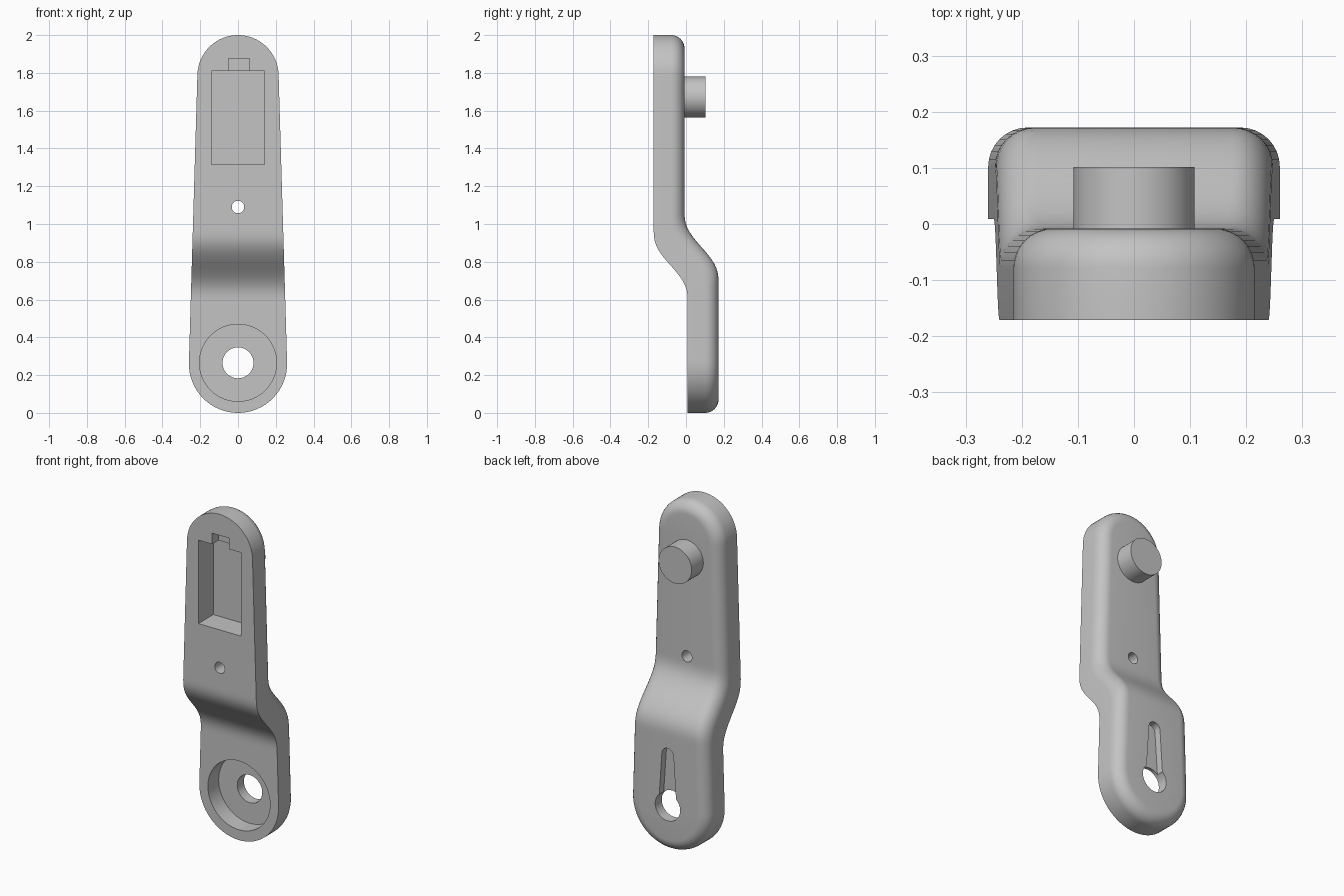
import bpy
import bmesh
import math

if "Cube" in bpy.data.objects:
    bpy.data.objects.remove(bpy.data.objects["Cube"], do_unlink=True)

grey = bpy.data.materials.new("plain_grey")
grey.use_nodes = True
COLOUR = (0.55, 0.55, 0.55, 1)
grey.diffuse_color = COLOUR
grey.node_tree.nodes["Principled BSDF"].inputs["Base Color"].default_value = COLOUR

FRONT, THICK, STEP, FILLET = -0.171, 0.163, 0.18, 0.07
LOW_Z, LOW_R, TOP_Z, TOP_R = 0.26, 0.26, 1.785, 0.215


def outline(z1, r1, z2, r2, arc=16, rows=1):
    """Tapered rounded bar as a closed loop of (x, z), starting at the bottom."""
    tilt = math.asin((r1 - r2) / (z2 - z1))
    right = []
    for i in range(arc + 1):
        a = -math.pi / 2 + (math.pi / 2 + tilt) * i / arc
        right.append((r1 * math.cos(a), z1 + r1 * math.sin(a)))
    top = []
    for i in range(arc + 1):
        a = tilt + (math.pi / 2 - tilt) * i / arc
        top.append((r2 * math.cos(a), z2 + r2 * math.sin(a)))
    (xa, za), (xb, zb) = right[-1], top[0]
    for i in range(1, rows):
        t = i / rows
        right.append((xa + (xb - xa) * t, za + (zb - za) * t))
    right += top
    right[0], right[-1] = (0, right[0][1]), (0, right[-1][1])
    return right + [(-x, z) for x, z in reversed(right[1:-1])]


def circle(z, r, n=48):
    return [(r * math.cos(i * math.tau / n), z + r * math.sin(i * math.tau / n))
            for i in range(n)]


def rect(x1, x2, z1, z2):
    return [(x1, z1), (x2, z1), (x2, z2), (x1, z2)]


def bend(z, depth):
    """Backward offset of the lower half, blended through the S-bend."""
    t = min(max((0.97 - (z - 0.6 * depth)) / 0.38, 0), 1)
    return STEP * t ** 3 * (t * (6 * t - 15) + 10)


def finish(name, bm):
    bmesh.ops.recalc_face_normals(bm, faces=bm.faces)
    mesh = bpy.data.meshes.new(name)
    bm.to_mesh(mesh)
    bm.free()
    mesh.materials.append(grey)
    ob = bpy.data.objects.new(name, mesh)
    bpy.context.collection.objects.link(ob)
    return ob


def prism(name, points, y1, y2):
    bm = bmesh.new()
    near, far = [[bm.verts.new((x, y, z)) for x, z in points] for y in (y1, y2)]
    bm.faces.new(near)
    bm.faces.new(far)
    n = len(points)
    for i in range(n):
        j = (i + 1) % n
        bm.faces.new((near[i], near[j], far[j], far[i]))
    return finish(name, bm)


def activate(ob):
    bpy.ops.object.select_all(action="DESELECT")
    ob.select_set(True)
    bpy.context.view_layer.objects.active = ob


# Arm body: flat front, straight wall, rounded back edge
levels = [(0, 0)]
for k in range(9):
    a = k * math.pi / 16
    levels.append((FILLET * (1 - math.cos(a)), THICK - FILLET * (1 - math.sin(a))))
bm = bmesh.new()
rings = []
for inset, depth in levels:
    loop = outline(LOW_Z, LOW_R - inset, TOP_Z, TOP_R - inset, 16, 64)
    rings.append([bm.verts.new((x, FRONT + depth + bend(z, depth), z)) for x, z in loop])
n = len(rings[0])
for lower, upper in zip(rings, rings[1:]):
    for i in range(n):
        j = (i + 1) % n
        bm.faces.new((lower[i], lower[j], upper[j], upper[i]))
for ring in (rings[0], rings[-1]):
    for i in range(n // 2):
        strip = [ring[i], ring[i + 1], ring[(n - i - 1) % n], ring[(n - i) % n]]
        bm.faces.new(list(dict.fromkeys(strip)))
body = finish("arm_body", bm)

# Recesses and holes
cutters = [
    prism("pocket_cutter", rect(-0.14, 0.14, 1.315, 1.81), -0.3, FRONT + 0.14),
    prism("notch_cutter", rect(-0.05, 0.06, 1.78, 1.875), -0.3, FRONT + 0.06),
    prism("pin_hole_cutter", circle(1.09, 0.033, 24), -0.4, 0.4),
    prism("round_recess_cutter", circle(0.265, 0.204, 64), -0.3, 0.11),
    prism("pivot_hole_cutter", circle(0.265, 0.082), -0.4, 0.4),
    prism("keyhole_slot_cutter", outline(0.28, 0.058, 0.575, 0.038), 0.13, 0.4),
]
for cutter in cutters:
    activate(body)
    mod = body.modifiers.new("cut", "BOOLEAN")
    mod.operation = "DIFFERENCE"
    mod.solver = "EXACT"
    mod.object = cutter
    bpy.ops.object.modifier_apply(modifier=mod.name)
    bpy.data.objects.remove(cutter, do_unlink=True)

# Round peg on the back
peg = prism("back_peg", circle(1.672, 0.108, 64), -0.02, 0.102)

for ob in (body, peg):
    activate(ob)
    bpy.ops.object.shade_smooth_by_angle(angle=math.radians(30))
